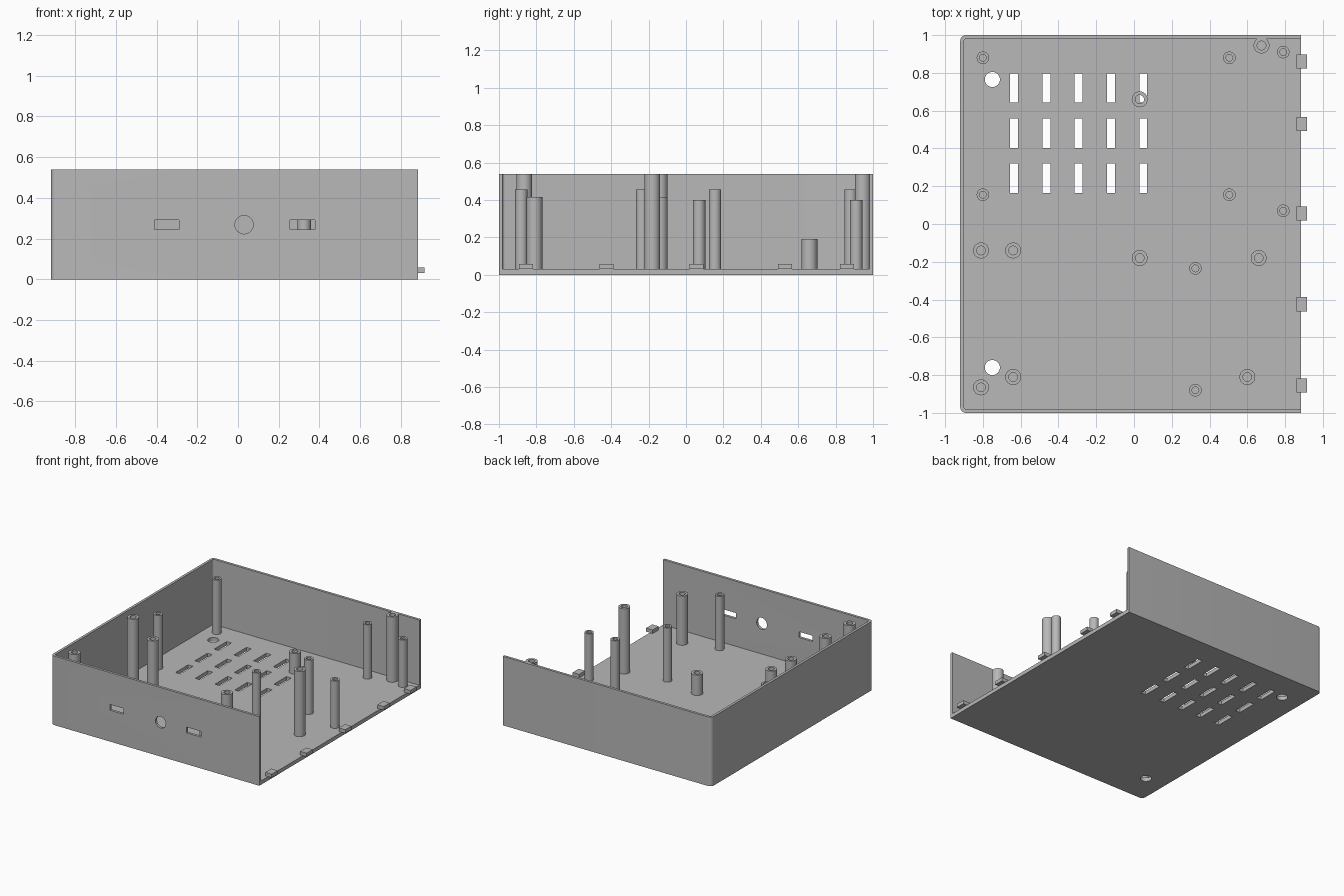
import bpy
import bmesh
from math import cos, sin, pi
from mathutils import Matrix

cube = bpy.data.objects.get("Cube")
if cube:
    bpy.data.objects.remove(cube)

grey = bpy.data.materials.new("plain grey")
grey.use_nodes = True
grey.diffuse_color = (0.48, 0.48, 0.48, 1)
grey.node_tree.nodes["Principled BSDF"].inputs["Base Color"].default_value = grey.diffuse_color

FLOOR, TOP, WALL = 0.03, 0.54, 0.02
LEFT, RIGHT = -0.92, 0.885


def rect(cx, cy, w, h):
    return [(cx + sx * w / 2, cy + sy * h / 2)
            for sx, sy in ((-1, -1), (1, -1), (1, 1), (-1, 1))]


def circle(cx, cy, r, n=32):
    return [(cx + r * cos(2 * pi * i / n), cy + r * sin(2 * pi * i / n)) for i in range(n)]


def tray(x0, x1, half, r, n=6):
    """Outline square on the open side and rounded on the other two corners."""
    pts = [(x1, -half), (x1, half)]
    for start, sy in ((pi / 2, 1), (pi, -1)):
        for i in range(n + 1):
            a = start + pi / 2 * i / n
            pts.append((x0 + r + r * cos(a), sy * (half - r) + r * sin(a)))
    return pts


def prism(bm, pts, z0, z1, turn=None):
    """Closed extrusion of an outline, optionally turned."""
    low = [bm.verts.new((x, y, z0)) for x, y in pts]
    high = [bm.verts.new((x, y, z1)) for x, y in pts]
    bm.faces.new(low[::-1])
    bm.faces.new(high)
    n = len(pts)
    for i in range(n):
        j = (i + 1) % n
        bm.faces.new((low[i], low[j], high[j], high[i]))
    if turn:
        bmesh.ops.transform(bm, matrix=turn, verts=low + high)


def finish(name, bm, smooth=False):
    bmesh.ops.recalc_face_normals(bm, faces=bm.faces)
    mesh = bpy.data.meshes.new(name)
    bm.to_mesh(mesh)
    bm.free()
    mesh.materials.append(grey)
    ob = bpy.data.objects.new(name, mesh)
    bpy.context.collection.objects.link(ob)
    if smooth:
        smooth_sharp(ob)
    return ob


def smooth_sharp(ob):
    bpy.ops.object.select_all(action='DESELECT')
    ob.select_set(True)
    bpy.context.view_layer.objects.active = ob
    bpy.ops.object.shade_smooth_by_angle(angle=pi / 6)


def cut(ob, cutter):
    """Subtract the cutter for good and discard it."""
    mod = ob.modifiers.new("cut", 'BOOLEAN')
    mod.operation = 'DIFFERENCE'
    mod.solver = 'EXACT'
    mod.object = cutter
    bpy.context.view_layer.objects.active = ob
    bpy.ops.object.modifier_apply(modifier=mod.name)
    bpy.data.objects.remove(cutter)


# Case: floor and three walls, open at the top and on one side
bm = bmesh.new()
prism(bm, tray(LEFT, RIGHT, 1, 0.03), 0, TOP)
case = finish("case", bm)

bm = bmesh.new()
prism(bm, tray(LEFT + WALL, 1.2, 1 - WALL, 0.012), FLOOR, 1)
cut(case, finish("cavity_cutter", bm))

# Vents and cable holes in the floor, ports in the front wall
bm = bmesh.new()
for col in range(5):
    for row in range(3):
        prism(bm, rect(-0.635 + 0.171 * col, 0.242 + 0.239 * row, 0.042, 0.155), -0.1, 0.1)
for y in (0.765, -0.76):
    prism(bm, circle(-0.75, y, 0.04), -0.1, 0.1)
to_front = Matrix.Rotation(pi / 2, 4, 'X')
for outline in (rect(-0.35, 0.268, 0.12, 0.045), rect(0.317, 0.268, 0.124, 0.045),
                circle(0.03, 0.268, 0.045)):
    prism(bm, outline, 0.9, 1.1, to_front)
cut(case, finish("hole_cutter", bm))
smooth_sharp(case)


# Hollow mounting posts
def post(name, x, y, top, outer, inner):
    bm = bmesh.new()
    rings = []
    for r, z in ((outer, FLOOR), (outer, top), (inner, top), (inner, FLOOR)):
        rings.append([bm.verts.new((px, py, z)) for px, py in circle(x, y, r)])
    n = len(rings[0])
    for k in range(4):
        a, b = rings[k], rings[(k + 1) % 4]
        for i in range(n):
            j = (i + 1) % n
            bm.faces.new((a[i], a[j], b[j], b[i]))
    finish(name, bm, smooth=True)


slim = {0.455: [(-0.8, 0.88), (0.505, 0.88), (-0.8, 0.155), (0.505, 0.155),
                (0.325, -0.235), (0.325, -0.88)],
        0.4: [(0.79, 0.91), (0.79, 0.07)]}
wide = {TOP: [(0.675, 0.945), (-0.81, -0.14), (0.66, -0.18), (-0.81, -0.865)],
        0.415: [(-0.64, -0.14), (-0.64, -0.81), (0.6, -0.81)],
        0.19: [(0.03, 0.66), (0.03, -0.18)]}
for label, groups, outer, inner in (("slim_post", slim, 0.033, 0.018),
                                    ("wide_post", wide, 0.042, 0.023)):
    for top, spots in groups.items():
        for x, y in spots:
            post(label, x, y, top, outer, inner)

# Locating tabs along the open edge
for y in (0.86, 0.53, 0.055, -0.425, -0.855):
    bm = bmesh.new()
    prism(bm, rect(0.889, y, 0.056, 0.075), FLOOR, 0.058)
    finish("edge_tab", bm)
